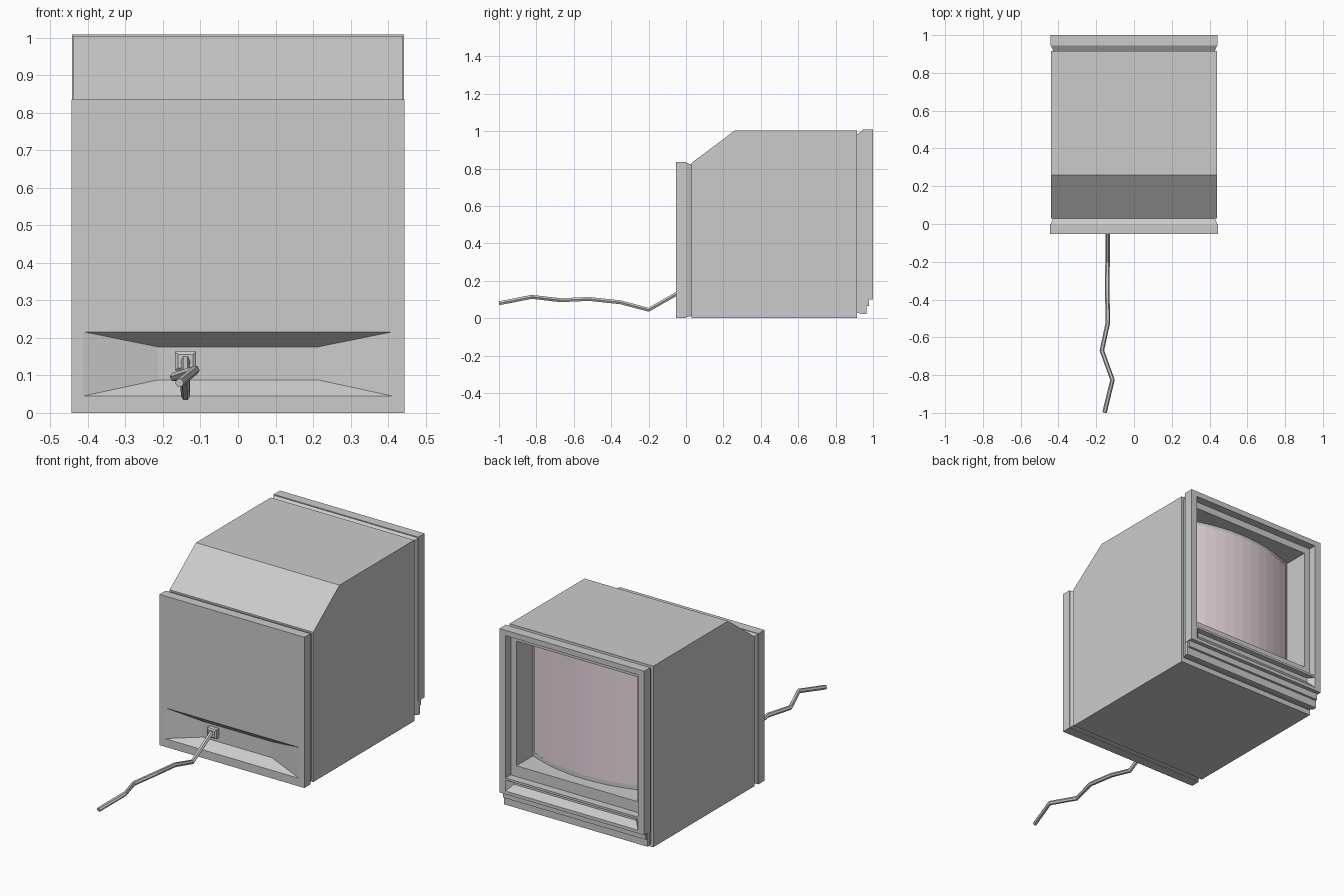
import bpy, bmesh

if "Cube" in bpy.data.objects:
    bpy.data.objects.remove(bpy.data.objects["Cube"])


def make(name, verts, faces):
    me = bpy.data.meshes.new(name)
    me.from_pydata(verts, [], faces)
    bm = bmesh.new()
    bm.from_mesh(me)
    bmesh.ops.recalc_face_normals(bm, faces=bm.faces)
    bm.to_mesh(me)
    bm.free()
    ob = bpy.data.objects.new(name, me)
    bpy.context.collection.objects.link(ob)
    return ob


def loft(name, *rings):
    """Solid through upright rectangles, each (y, x0, x1, z0, z1)."""
    verts, faces = [], []
    for y, x0, x1, z0, z1 in rings:
        verts += [(x0, y, z0), (x1, y, z0), (x1, y, z1), (x0, y, z1)]
    for r in range(len(rings) - 1):
        a = 4 * r
        faces += [(a + i, a + (i + 1) % 4, a + 4 + (i + 1) % 4, a + 4 + i) for i in range(4)]
    n = len(verts)
    faces += [(0, 1, 2, 3), (n - 4, n - 3, n - 2, n - 1)]
    return make(name, verts, faces)


def sym(y, hx, z0, z1):
    return (y, -hx, hx, z0, z1)


def extrude_x(name, profile, hx, hx_in=None):
    """Side profile of (y, z, half width) points mirrored across x."""
    n = len(profile)
    verts = [(s * (p[2] if len(p) > 2 else hx), p[0], p[1]) for s in (-1, 1) for p in profile]
    faces = [tuple(range(n)), tuple(range(n, 2 * n))]
    faces += [(i, (i + 1) % n, n + (i + 1) % n, n + i) for i in range(n)]
    return make(name, verts, faces)


def cut(ob, cutter):
    cutter.hide_render = True
    mod = ob.modifiers.new("cut", 'BOOLEAN')
    mod.operation, mod.solver, mod.object = 'DIFFERENCE', 'EXACT', cutter
    bpy.context.view_layer.objects.active = ob
    bpy.ops.object.modifier_apply(modifier=mod.name)


def bulge(x):
    return 0.81 + 0.08 * (1 - (x / 0.37) ** 2)


def curved_panel(name, hx, z0, z1, offset, n=12):
    """Upright panel bulging towards +y."""
    verts, faces = [], []
    for i in range(n + 1):
        x = -hx + 2 * hx * i / n
        y = bulge(x) + offset
        verts += [(x, y, z0), (x, y, z1), (x, y - 0.015, z1), (x, y - 0.015, z0)]
    for i in range(n):
        a = 4 * i
        faces += [(a + k, a + (k + 1) % 4, a + 4 + (k + 1) % 4, a + 4 + k) for k in range(4)]
    faces += [(0, 1, 2, 3), tuple(range(4 * n, 4 * n + 4))]
    return make(name, verts, faces)


# Main casing with sloping rear top
body = extrude_x("casing", [(0.03, 0), (0.915, 0), (0.915, 1.003), (0.26, 1.003), (0.03, 0.83)], 0.44)

# Tapered grooves either side of the casing
front_groove = loft("front_groove", sym(0.91, 0.425, 0.03, 0.98), sym(0.945, 0.44, 0.022, 1.003))
loft("rear_groove", sym(0.0, 0.44, 0.005, 0.832), sym(0.032, 0.428, 0.012, 0.82))

# Screen surround with stepped lower edge
bezel = loft("screen_bezel", sym(0.945, 0.443, 0.1, 1.008), sym(1.0, 0.443, 0.1, 1.008))
loft("lower_step", sym(0.945, 0.441, 0.022, 0.1), sym(0.965, 0.441, 0.022, 0.1))
loft("middle_step", sym(0.945, 0.438, 0.065, 0.1), sym(0.978, 0.438, 0.065, 0.1))

# Stepped screen opening and slanted slot below it
outer = loft("outer_opening_cutter", sym(0.955, 0.405, 0.19, 0.978), sym(1.1, 0.405, 0.19, 0.978))
inner = loft("inner_opening_cutter", sym(0.79, 0.37, 0.25, 0.94), sym(1.05, 0.37, 0.25, 0.94))
slot = loft("slot_cutter", sym(0.97, 0.375, 0.152, 0.176), sym(1.0, 0.405, 0.118, 0.178),
            sym(1.05, 0.405, 0.118, 0.178))
for part in (body, front_groove, bezel):
    cut(part, inner)
for cutter in (outer, slot):
    cut(bezel, cutter)

# Curved tube rim and glass
curved_panel("screen_rim", 0.37, 0.25, 0.94, 0)
glass = curved_panel("screen_glass", 0.352, 0.275, 0.92, 0.004)
mat = bpy.data.materials.new("pink_glass")
mat.diffuse_color = (0.82, 0.69, 0.74, 1)
mat.use_nodes = True
mat.node_tree.nodes["Principled BSDF"].inputs["Base Color"].default_value = mat.diffuse_color
glass.data.materials.append(mat)

# Rear panel with sloped socket recess
panel = loft("rear_panel", sym(-0.053, 0.444, 0, 0.835), sym(0.0, 0.444, 0, 0.835))
recess = loft("recess_cutter", sym(-0.1, 0.412, 0.045, 0.216), sym(-0.053, 0.412, 0.045, 0.216),
              sym(-0.006, 0.213, 0.088, 0.176))
cut(panel, recess)

for cutter in (outer, inner, slot, recess):
    bpy.data.objects.remove(cutter)

# Plug block in the recess
loft("plug", (-0.003, -0.168, -0.112, 0.113, 0.163), (-0.03, -0.168, -0.112, 0.113, 0.163),
     (-0.036, -0.16, -0.12, 0.12, 0.156))

# Trailing power cable
path = [(-0.14, -0.025, 0.145), (-0.14, -0.2, 0.045), (-0.142, -0.35, 0.085), (-0.138, -0.52, 0.103),
        (-0.17, -0.67, 0.096), (-0.114, -0.825, 0.114), (-0.156, -0.998, 0.08)]
cu = bpy.data.curves.new("cable", 'CURVE')
cu.dimensions = '3D'
cu.bevel_depth = 0.012
cu.bevel_resolution = 1
cu.use_fill_caps = True
sp = cu.splines.new('POLY')
sp.points.add(len(path) - 1)
for pt, co in zip(sp.points, path):
    pt.co = (*co, 1)
cable = bpy.data.objects.new("cable", cu)
bpy.context.collection.objects.link(cable)
bpy.ops.object.select_all(action='DESELECT')
cable.select_set(True)
bpy.context.view_layer.objects.active = cable
bpy.ops.object.convert(target='MESH')
for poly in cable.data.polygons:
    poly.use_smooth = False
